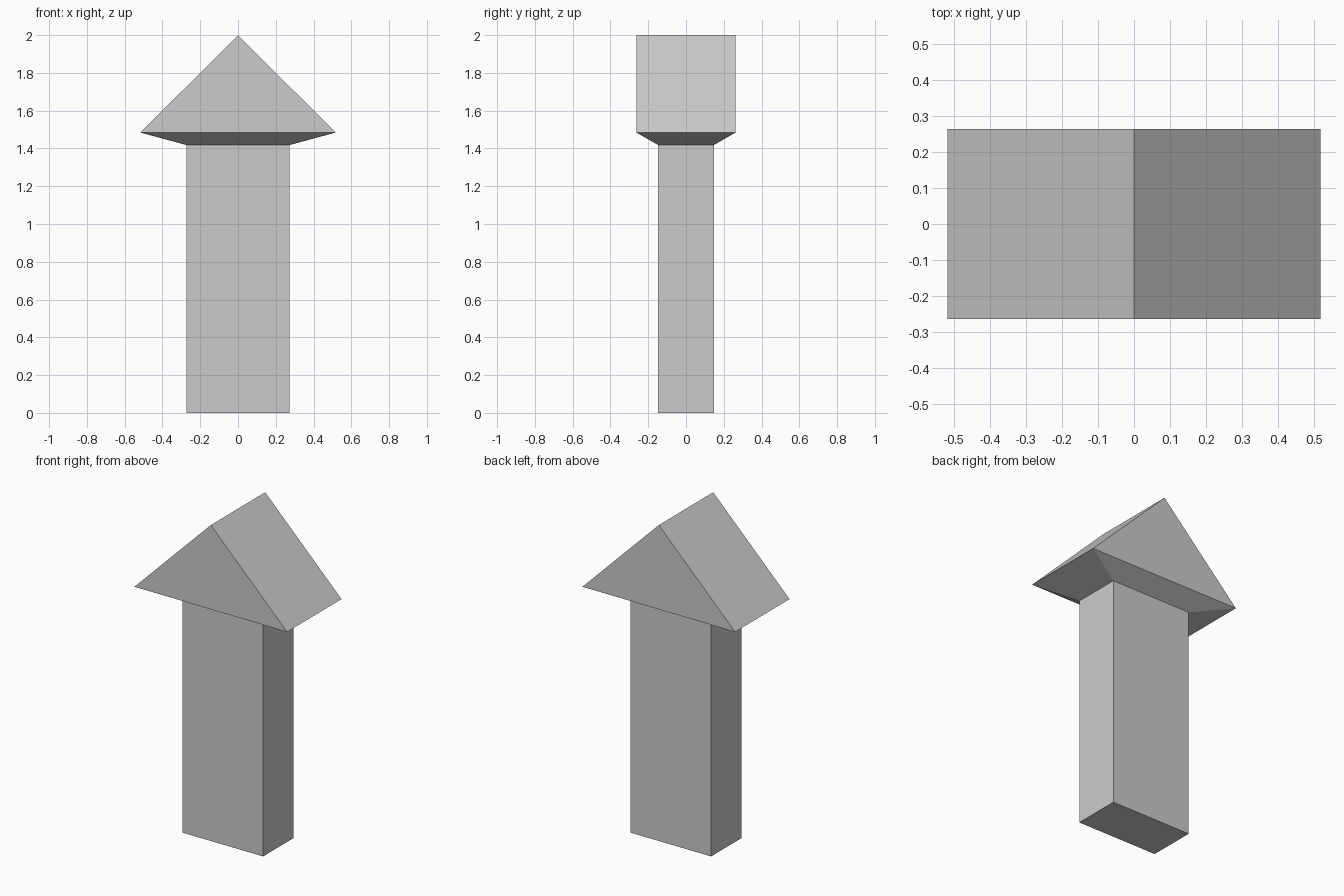
import bpy
import bmesh

if "Cube" in bpy.data.objects:
    bpy.data.objects.remove(bpy.data.objects["Cube"])

# Cross-section rings: half width x, half depth y, height z
RINGS = [
    (0.273, 0.147, 0.0),     # shaft foot
    (0.273, 0.147, 1.418),   # shaft top
    (0.517, 0.263, 1.484),   # flared eaves
]
RIDGE_Z = 2.0

bm = bmesh.new()


def ring(hx, hy, z):
    corners = ((-1, -1), (1, -1), (1, 1), (-1, 1))
    return [bm.verts.new((sx * hx, sy * hy, z)) for sx, sy in corners]


# Shaft and sloping underside, lofted as one closed skin
loops = [ring(*r) for r in RINGS]
bm.faces.new(reversed(loops[0]))
for low, high in zip(loops, loops[1:]):
    for i in range(4):
        j = (i + 1) % 4
        bm.faces.new((low[i], low[j], high[j], high[i]))

# Gabled head with the ridge running front to back
a, b, c, d = loops[-1]
depth = RINGS[-1][1]
front = bm.verts.new((0, -depth, RIDGE_Z))
back = bm.verts.new((0, depth, RIDGE_Z))
for face in ((a, b, front), (c, d, back), (b, c, back, front), (d, a, front, back)):
    bm.faces.new(face)

bmesh.ops.recalc_face_normals(bm, faces=bm.faces)
mesh = bpy.data.meshes.new("gabled_post")
bm.to_mesh(mesh)
bm.free()
bpy.context.collection.objects.link(bpy.data.objects.new("gabled_post", mesh))
